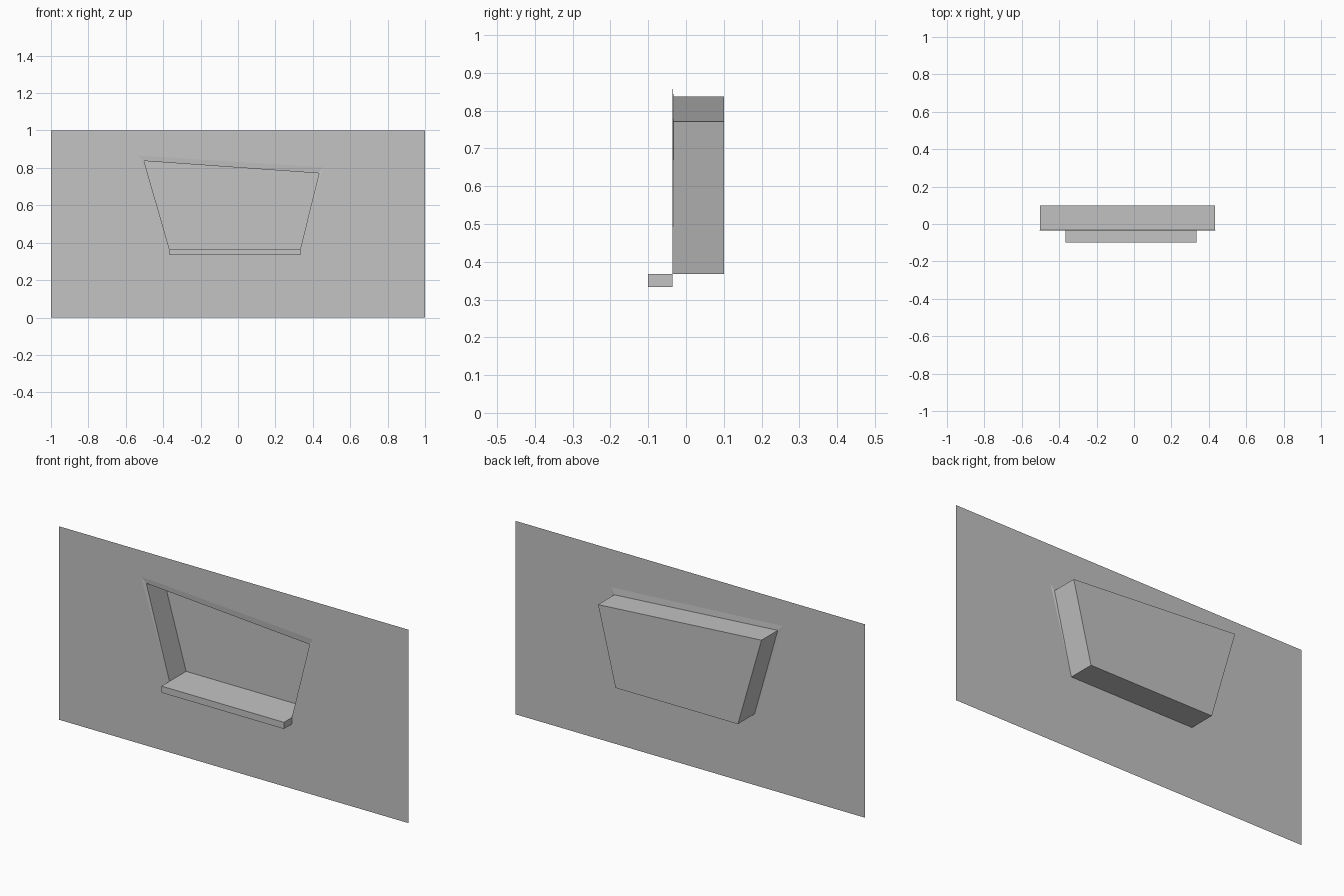
import bpy
import bmesh

cube = bpy.data.objects.get("Cube")
if cube:
    bpy.data.objects.remove(cube, do_unlink=True)

# Single plain grey
GREY = (0.55, 0.55, 0.55, 1.0)
mat = bpy.data.materials.new("plain_grey")
mat.use_nodes = True
mat.diffuse_color = GREY
mat.node_tree.nodes["Principled BSDF"].inputs["Base Color"].default_value = GREY

WALL_Y, LIP_Y, BACK_Y, SILL_Y = -0.036, -0.033, 0.1, -0.1
LEFT, RIGHT, SILL_BOTTOM, FLOOR = -0.367, 0.333, 0.333, 0.367


def finish(bm, name):
    mesh = bpy.data.meshes.new(name)
    bm.to_mesh(mesh)
    bm.free()
    mesh.materials.append(mat)
    obj = bpy.data.objects.new(name, mesh)
    bpy.context.collection.objects.link(obj)
    return obj


def add_loop(bm, points, y):
    return [bm.verts.new((x, y, z)) for x, z in points]


def bridge(bm, outer, inner):
    """Join two loops, skipping vertices they share."""
    for i in range(len(outer)):
        j = (i + 1) % len(outer)
        corners = list(dict.fromkeys((outer[i], outer[j], inner[j], inner[i])))
        if len(corners) > 2:
            bm.faces.new(corners)


# Wall panel with a shallow splayed lip around the lopsided opening
bm = bmesh.new()
border = add_loop(bm, [(-1, 0), (1, 0), (1, 1), (-1, 1)], WALL_Y)
base = add_loop(bm, [(LEFT, FLOOR), (RIGHT, FLOOR)], WALL_Y)
splay = base + add_loop(bm, [(0.455, 0.803), (-0.53, 0.866)], WALL_Y)
top = [(0.433, 0.771), (-0.502, 0.837)]
opening = base + add_loop(bm, top, LIP_Y)
bridge(bm, border, splay)
bridge(bm, splay, opening)
finish(bm, "wall_panel")

# Recess: open-fronted box behind the opening
bm = bmesh.new()
outline = [(LEFT, FLOOR), (RIGHT, FLOOR)] + top
front = add_loop(bm, outline, LIP_Y)
for v in front[:2]:
    v.co.y = WALL_Y
back = add_loop(bm, outline, BACK_Y)
bridge(bm, front, back)
bm.faces.new(back)
finish(bm, "window_recess")

# Sill: ledge sticking out below the opening, open where it meets the wall
bm = bmesh.new()
ledge = [(LEFT, SILL_BOTTOM), (RIGHT, SILL_BOTTOM), (RIGHT, FLOOR), (LEFT, FLOOR)]
front = add_loop(bm, ledge, SILL_Y)
rear = add_loop(bm, ledge, WALL_Y)
bm.faces.new(front)
bridge(bm, rear, front)
finish(bm, "window_sill")
